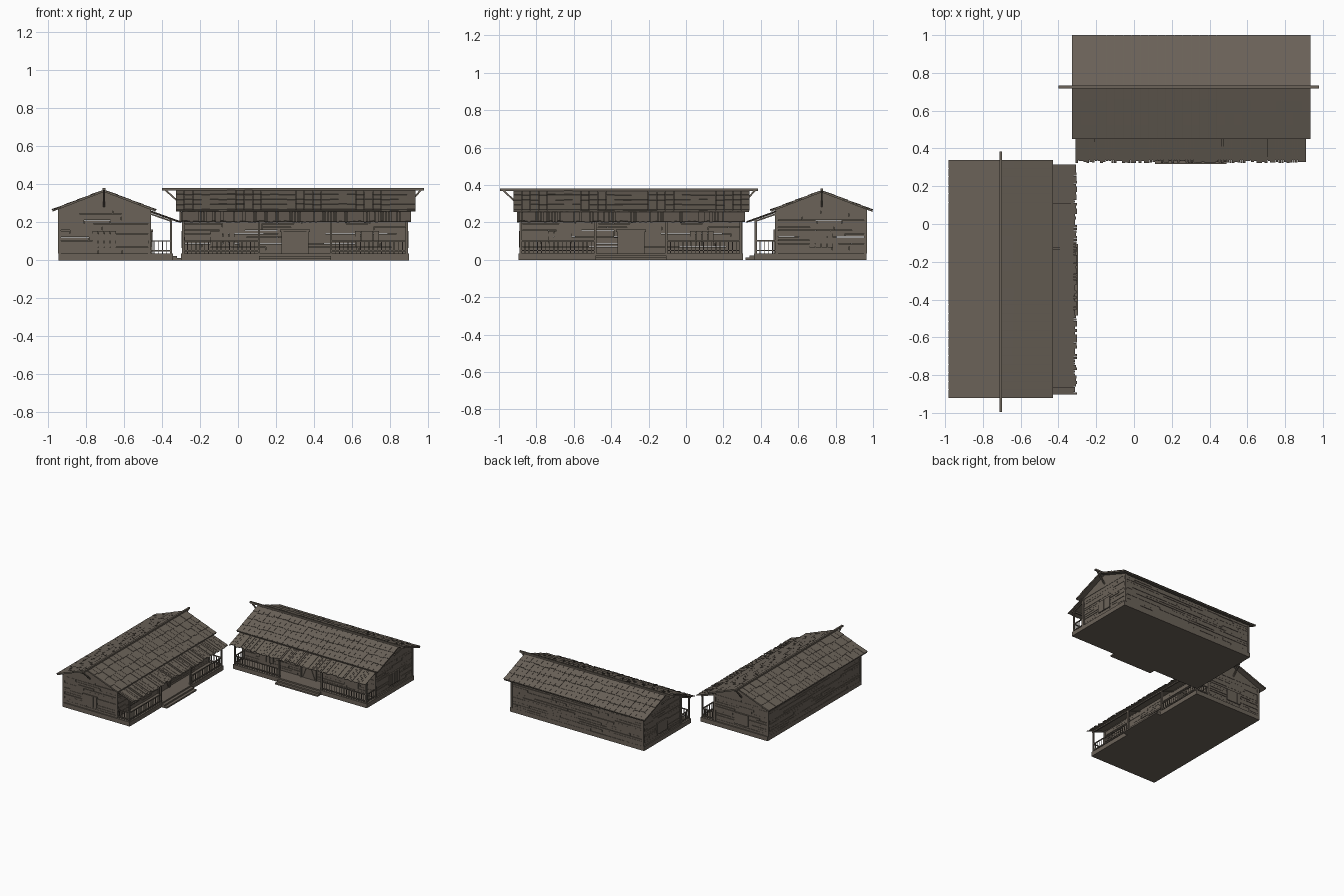
import bpy, bmesh, math, random
from mathutils import Matrix, Vector

random.seed(4)
if "Cube" in bpy.data.objects:
    bpy.data.objects.remove(bpy.data.objects["Cube"], do_unlink=True)


def material(name, colour):
    m = bpy.data.materials.new(name)
    m.use_nodes = True
    m.diffuse_color = colour
    m.node_tree.nodes["Principled BSDF"].inputs["Base Color"].default_value = colour
    return m


WOOD = material("weathered wood", (0.145, 0.122, 0.098, 1))

# Both longhouses share their meshes; the porch faces local -y
HOUSES = {"back": Matrix.Translation((0.30, 0.725, 0)),
          "side": Matrix.Translation((-0.705, -0.295, 0)) @ Matrix.Rotation(math.pi / 2, 4, 'Z')}
EAVE_Y, EAVE_Z, RIDGE_Z = 0.275, 0.268, 0.372
FRONT, BACK, END = -0.24, 0.235, 0.588
FLOOR, WALL_TOP = 0.035, 0.265


def box(bm, lo, hi):
    lo, hi = Vector(lo), Vector(hi)
    mat = Matrix.Translation((lo + hi) / 2) @ Matrix.Diagonal((hi - lo).to_4d())
    bmesh.ops.create_cube(bm, size=1, matrix=mat)


def beam(bm, p, q, wide, thick=None):
    """Square bar from p to q; wide runs along x where the bar allows it."""
    p, q = Vector(p), Vector(q)
    z = (q - p).normalized()
    ref = Vector((1, 0, 0)) if abs(z.x) < 0.6 else Vector((0, 1, 0))
    y = z.cross(ref).normalized()
    rot = Matrix((y.cross(z), y, z)).transposed().to_4x4()
    size = Matrix.Diagonal((wide, thick or wide, (q - p).length, 1))
    bmesh.ops.create_cube(bm, size=1, matrix=Matrix.Translation((p + q) / 2) @ rot @ size)


def finish(name, bm):
    mesh = bpy.data.meshes.new(name)
    bm.to_mesh(mesh)
    bm.free()
    mesh.materials.append(WOOD)
    for house, mat in HOUSES.items():
        ob = bpy.data.objects.new(f"{house}_{name}", mesh)
        ob.matrix_world = mat
        bpy.context.collection.objects.link(ob)


def roof_z(y):
    return RIDGE_Z - (RIDGE_Z - EAVE_Z) * abs(y) / EAVE_Y


# Plinth and entrance steps
bm = bmesh.new()
box(bm, (-0.6, -0.362, 0), (0.6, 0.24, FLOOR))
finish("plinth", bm)
bm = bmesh.new()
box(bm, (-0.19, -0.385, 0), (0.19, -0.362, 0.024))
box(bm, (-0.19, -0.408, 0), (0.19, -0.385, 0.012))
finish("entrance_steps", bm)


# Walls of staggered horizontal planks with narrow gaps
def plank_wall(bm, start, end, place):
    rows = 13
    pitch = (WALL_TOP - FLOOR) / rows
    for r in range(rows):
        u = start
        while u < end:
            v = min(end, u + random.uniform(0.08, 0.3))
            if end - v < 0.05:
                v = end
            z = FLOOR + r * pitch
            out = random.uniform(0, 0.004)
            gap = random.choice((-0.001, -0.001, 0.001, 0.003))
            lo, hi = place(u, out), place(v - 0.001, out - 0.009)
            box(bm, [min(a, b) for a, b in zip(lo, hi)] + [z],
                [max(a, b) for a, b in zip(lo, hi)] + [z + pitch - gap])
            u = v


walls = {"front_wall": (-END, END, lambda u, o: (u, FRONT - o)),
         "rear_wall": (-END, END, lambda u, o: (u, BACK + o)),
         "left_end_wall": (FRONT, BACK, lambda u, o: (END + o, u)),
         "right_end_wall": (FRONT, BACK, lambda u, o: (-END - o, u))}
for name, args in walls.items():
    bm = bmesh.new()
    plank_wall(bm, *args)
    finish(name, bm)

# Corner posts of the walls
bm = bmesh.new()
for x in (-END, END):
    for y in (FRONT, BACK):
        box(bm, (x - 0.008, y - 0.008, FLOOR), (x + 0.008, y + 0.008, WALL_TOP + 0.005))
finish("corner_posts", bm)

# Triangular gable panels
bm = bmesh.new()
for s in (-1, 1):
    outline = [(FRONT, 0.26), (BACK, 0.26), (BACK, roof_z(BACK) - 0.01),
               (0, RIDGE_Z - 0.01), (FRONT, roof_z(FRONT) - 0.01)]
    face = bm.faces.new([bm.verts.new((s * (END - 0.005), y, z)) for y, z in outline])
    new = bmesh.ops.extrude_face_region(bm, geom=[face])["geom"]
    bmesh.ops.translate(bm, vec=(s * 0.008, 0, 0),
                        verts=[g for g in new if isinstance(g, bmesh.types.BMVert)])
bmesh.ops.recalc_face_normals(bm, faces=bm.faces)
finish("gable_panels", bm)

# Main roof: a thin deck on each side covered with courses of boards
ROOF_A, ROOF_B = -0.628, 0.635
bm = bmesh.new()
for s in (-1, 1):
    mid = (ROOF_A + ROOF_B) / 2
    beam(bm, (mid, 0, RIDGE_Z - 0.008), (mid, s * 0.272, EAVE_Z - 0.008),
         ROOF_B - ROOF_A - 0.004, 0.007)
finish("roof_deck", bm)
bm = bmesh.new()
COURSES, BOARDS = 4, 28
width = (ROOF_B - ROOF_A) / BOARDS
for s in (-1, 1):
    for c in range(COURSES):
        for b in range(BOARDS):
            y0 = max(0, c / COURSES * EAVE_Y - 0.012)
            y1 = (c + 1) / COURSES * EAVE_Y
            if c < COURSES - 1:
                y1 += random.uniform(-0.008, 0.004)
            x = ROOF_A + (b + 0.5) * width
            lift = random.uniform(-0.001, 0.001)
            beam(bm, (x, s * y0, roof_z(y0) - 0.004 + lift),
                 (x, s * y1, roof_z(y1) - 0.001 + lift), width - 0.0015, 0.005)
finish("roof_boards", bm)

# Ridge pole with a slanted bracket at each end
bm = bmesh.new()
box(bm, (-0.70, -0.007, 0.368), (0.68, 0.007, 0.381))
finish("ridge_pole", bm)
bm = bmesh.new()
for s, tip in ((-1, 0.685), (1, 0.665)):
    beam(bm, (s * tip, 0, 0.373), (s * END, 0, 0.285), 0.009)
finish("ridge_brackets", bm)

# Ragged slat roof over the porch
bm = bmesh.new()
slats = 84
pitch = 1.22 / slats
for i in range(slats):
    x = -0.61 + (i + 0.5) * pitch
    tip = -0.402 + random.choice((0, 0, 0.003, 0.006, 0.011))
    drop = random.uniform(0, 0.005)
    beam(bm, (x, -0.242, 0.262 - drop), (x, tip, 0.262 - drop - 0.36 * (-0.242 - tip)),
         pitch - random.choice((0, 0, 0.001, 0.003)), 0.004)
finish("porch_roof_slats", bm)
bm = bmesh.new()
beam(bm, (0, -0.242, 0.254), (0, -0.385, 0.203), 1.2, 0.003)
finish("porch_roof_deck", bm)

# Porch posts and their top beams
POST_Y = -0.352
POSTS = (-0.588, -0.19, 0.19, 0.588)
bm = bmesh.new()
for x in POSTS:
    box(bm, (x - 0.006, POST_Y - 0.006, FLOOR), (x + 0.006, POST_Y + 0.006, 0.214))
    beam(bm, (x, POST_Y, 0.207), (x, FRONT, 0.246), 0.008)
finish("porch_posts", bm)
bm = bmesh.new()
box(bm, (-0.6, POST_Y - 0.006, 0.202), (0.6, POST_Y + 0.006, 0.213))
finish("porch_beam", bm)

# Porch railings along the front bays and both open ends
bm = bmesh.new()
runs = [((POSTS[0], POST_Y), (POSTS[1], POST_Y), 18),
        ((POSTS[2], POST_Y), (POSTS[3], POST_Y), 18),
        ((POSTS[0], POST_Y), (POSTS[0], FRONT), 5),
        ((POSTS[3], POST_Y), (POSTS[3], FRONT), 5)]
for p, q, n in runs:
    p, q = Vector((*p, 0)), Vector((*q, 0))
    for z in (0.05, 0.102):
        up = Vector((0, 0, z))
        beam(bm, p + up, q + up, 0.007)
    for i in range(1, n):
        foot = p.lerp(q, i / n)
        beam(bm, foot + Vector((0, 0, FLOOR)), foot + Vector((0, 0, 0.1)), 0.004)
finish("porch_railings", bm)

# Braced door with its frame
bm = bmesh.new()
face_y = FRONT - 0.006
box(bm, (-0.06, face_y - 0.004, FLOOR), (0.06, face_y + 0.004, 0.15))
for s in (-1, 1):
    box(bm, (s * 0.066 - 0.006, face_y - 0.01, FLOOR), (s * 0.066 + 0.006, face_y, 0.16))
    beam(bm, (s * 0.055, face_y - 0.006, 0.04), (s * 0.012, face_y - 0.006, 0.145), 0.008, 0.005)
box(bm, (-0.08, face_y - 0.012, 0.15), (0.08, face_y, 0.162))
finish("front_door", bm)

# Plank shutters on the front and the gable ends
bm = bmesh.new()
for i in range(4):
    for x in (-0.38, 0.38):
        u = x + (i - 2) * 0.032
        box(bm, (u, face_y - 0.003, 0.07), (u + 0.03, face_y + 0.004, 0.155))
    for s in (-1, 1):
        v = (i - 2) * 0.032
        x = s * (END + 0.005)
        box(bm, (x - 0.004, v, 0.065), (x + 0.004, v + 0.03, 0.155))
finish("shutters", bm)
